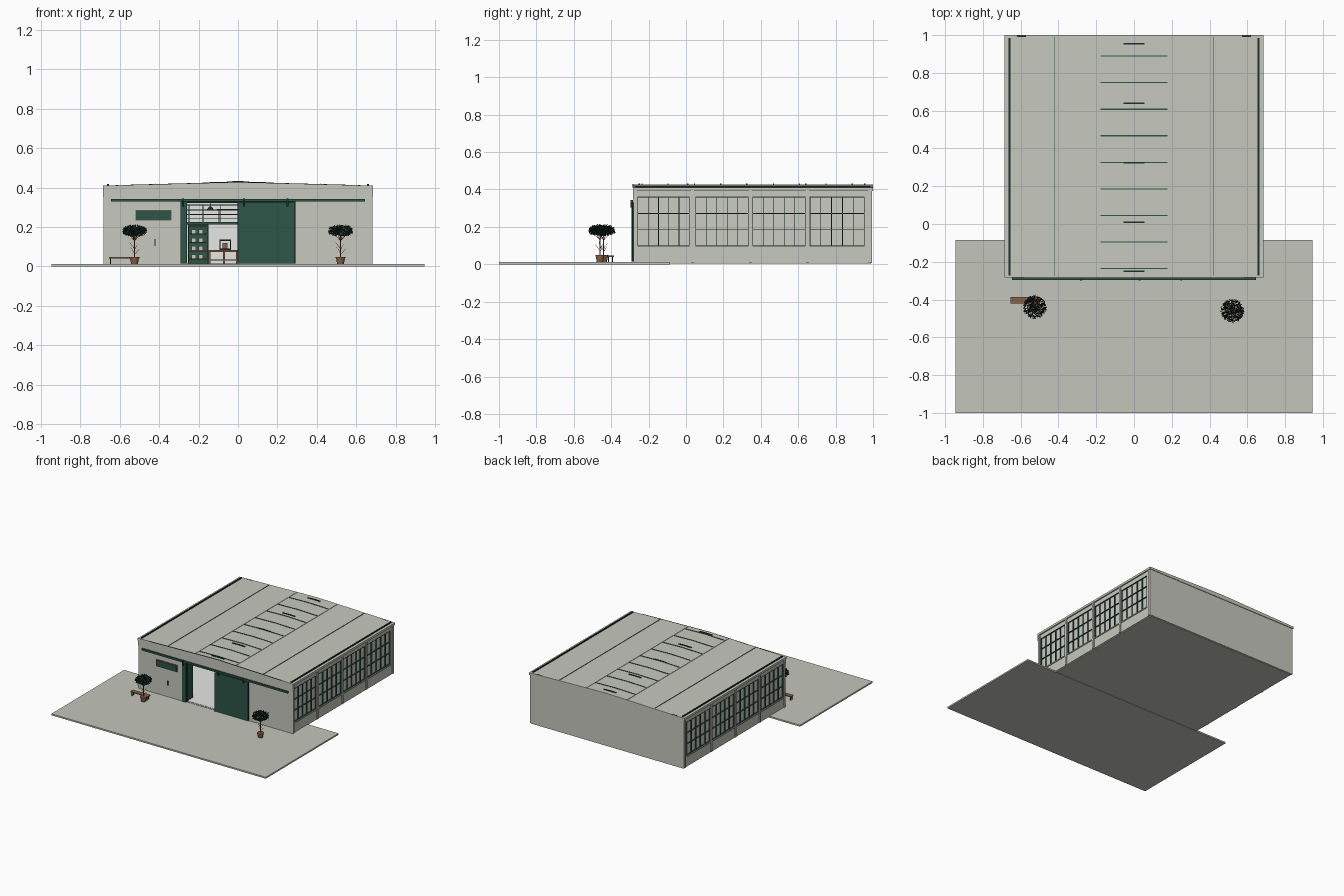
import bpy, bmesh, math, random
from mathutils import Vector, Matrix

cube = bpy.data.objects.get("Cube")
if cube:
    bpy.data.objects.remove(cube)
random.seed(4)


def material(name, rgb):
    m = bpy.data.materials.new(name)
    m.use_nodes = True
    m.diffuse_color = (*rgb, 1)
    m.node_tree.nodes["Principled BSDF"].inputs["Base Color"].default_value = (*rgb, 1)
    return m


PLASTER = material("pale plaster", (0.57, 0.58, 0.51))
CONCRETE = material("pale concrete", (0.55, 0.56, 0.49))
WHITE = material("interior white", (0.92, 0.92, 0.9))
GREEN = material("painted green", (0.025, 0.092, 0.066))
DARK = material("dark green metal", (0.009, 0.03, 0.024))
LEAF = material("leaf green", (0.009, 0.035, 0.025))
WOOD = material("warm wood", (0.25, 0.12, 0.06))
GLASS = material("frosted glass", (0.6, 0.61, 0.55))


def finish(name, bm, mat, smooth=False):
    mesh = bpy.data.meshes.new(name)
    bm.to_mesh(mesh)
    bm.free()
    ob = bpy.data.objects.new(name, mesh)
    bpy.context.collection.objects.link(ob)
    mesh.materials.append(mat)
    if smooth:
        bpy.context.view_layer.objects.active = ob
        ob.select_set(True)
        bpy.ops.object.shade_smooth_by_angle()
        ob.select_set(False)
    return ob


def boxes(name, mat, spans):
    """One object made of boxes, each given as (x0, x1, y0, y1, z0, z1)."""
    bm = bmesh.new()
    for x0, x1, y0, y1, z0, z1 in spans:
        size = Matrix.Diagonal((x1 - x0, y1 - y0, z1 - z0, 1))
        at = Matrix.Translation(((x0 + x1) / 2, (y0 + y1) / 2, (z0 + z1) / 2))
        bmesh.ops.create_cube(bm, size=1, matrix=at @ size)
    return finish(name, bm, mat)


def mirrored(spans):
    return spans + [(-b, -a, *rest) for a, b, *rest in spans]


def prisms(name, mat, profile, runs):
    """Extrude an xz profile along y for each (y0, y1)."""
    bm = bmesh.new()
    for y0, y1 in runs:
        face = bm.faces.new([bm.verts.new((x, y0, z)) for x, z in profile])
        new = bmesh.ops.extrude_face_region(bm, geom=[face])["geom"]
        bmesh.ops.translate(bm, vec=(0, y1 - y0, 0),
                            verts=[v for v in new if isinstance(v, bmesh.types.BMVert)])
    bmesh.ops.recalc_face_normals(bm, faces=bm.faces)
    return finish(name, bm, mat)


def rods(name, mat, segments, sides=6):
    """Tapered rods, each given as (start, end, start radius, end radius)."""
    bm = bmesh.new()
    for a, b, ra, rb in segments:
        a, b = Vector(a), Vector(b)
        turn = (b - a).to_track_quat('Z', 'Y').to_matrix().to_4x4()
        bmesh.ops.create_cone(bm, cap_ends=True, segments=sides, radius1=ra, radius2=rb,
                              depth=(b - a).length,
                              matrix=Matrix.Translation((a + b) / 2) @ turn)
    return finish(name, bm, mat, True)


FRONT, BACK, SIDE, EAVE, RIDGE = -0.28, 0.995, 0.68, 0.41, 0.428


def roof_z(x):
    return RIDGE - (RIDGE - EAVE) * abs(x) / SIDE


# Ground
boxes("forecourt", CONCRETE, [(-0.945, 0.945, -1, -0.085, 0, 0.012)])
boxes("base_slab", CONCRETE, [(-0.67, 0.67, FRONT + 0.005, BACK - 0.005, 0.003, 0.014)])

# Shell
boxes("front_wall", PLASTER, mirrored([(0.29, 0.675, FRONT, FRONT + 0.02, 0.012, 0.4)])
      + [(-0.29, 0.29, FRONT, FRONT + 0.02, 0.325, 0.4)])
boxes("front_fascia", PLASTER, [(-0.684, 0.684, FRONT - 0.004, FRONT + 0.01, 0.352, EAVE)])
boxes("back_wall", PLASTER, [(-SIDE, SIDE, BACK - 0.02, BACK, 0.008, 0.405)])

# Four window bays on each side
bays = [(-0.26, 0.02), (0.05, 0.335), (0.355, 0.64), (0.66, 0.955)]
low, high = 0.095, 0.362
wall = [(0.655, 0.675, FRONT, BACK, 0.01, low), (0.655, 0.675, FRONT, BACK, high, 0.4)]
edges = [FRONT] + [y for bay in bays for y in bay] + [BACK]
wall += [(0.655, 0.675, a, b, low, high) for a, b in zip(edges[::2], edges[1::2])]
boxes("side_walls", PLASTER, mirrored(wall))
boxes("side_pilasters", PLASTER, mirrored(
    [(0.67, 0.682, y - 0.008, y + 0.008, 0.01, 0.4) for y in (-0.27, 0.035, 0.345, 0.65, 0.98)]))
boxes("window_glass", GLASS, mirrored([(0.66, 0.667, a, b, low, high) for a, b in bays]))
bars = []
for a, b in bays:
    t = 0.0025
    for i in range(6):
        y = a + t + (b - a - 2 * t) * i / 5
        bars.append((0.666, 0.676, y - t * 0.8, y + t * 0.8, low, high))
    for i in range(4):
        z = low + t + (high - low - 2 * t) * i / 3
        bars.append((0.666, 0.676, a, b, z - t * 0.8, z + t * 0.8))
boxes("window_frames", GREEN, mirrored(bars))
boxes("window_sills", PLASTER, mirrored([(0.67, 0.681, a, b, low - 0.008, low) for a, b in bays]))

# Roof
prisms("roof", PLASTER, [(-0.685, 0.393), (0.685, 0.393), (0.685, EAVE), (0, RIDGE),
                         (-0.685, EAVE)], [(FRONT - 0.004, 1.0)])
boxes("gutters", DARK, mirrored([(0.655, 0.665, -0.272, 0.985, 0.405, 0.418)]))
boxes("roof_seams", GREEN, mirrored(
    [(0.418, 0.422, -0.275, 0.99, 0.41, roof_z(0.42) + 0.003)]))
boxes("skylight_curbs", PLASTER, mirrored(
    [(0.175, 0.183, -0.278, 0.994, 0.41, roof_z(0.18) + 0.003)]))


def ridge_strip(half, lift, thick):
    top = [(-half, roof_z(half) + lift), (0, RIDGE + lift), (half, roof_z(half) + lift)]
    return top + [(x, z - thick) for x, z in reversed(top)]


bar_ys = [-0.236 + 0.1406 * i for i in range(9)]
prisms("skylight_bars", GREEN, ridge_strip(0.178, 0.003, 0.006),
       [(y - 0.003, y + 0.003) for y in bar_ys])
truss_ys = (-0.25, 0.01, 0.325, 0.64, 0.955)
prisms("truss_tips", DARK, ridge_strip(0.055, 0.005, 0.006),
       [(y - 0.004, y + 0.004) for y in truss_ys])
boxes("roof_end_trim", DARK, [(-0.62, 0.62, 0.99, 0.998, 0.408, 0.413)])
prisms("front_roof_trim", DARK, ridge_strip(0.58, 0.001, 0.003), [(FRONT - 0.006, FRONT - 0.002)])

# Entrance
boxes("door_rail", GREEN, [(-0.645, 0.645, -0.296, -0.284, 0.329, 0.343)])
boxes("sliding_door", GREEN, [(0.0, 0.285, -0.29, -0.275, 0.014, 0.322)])
boxes("folded_door_leaf", GREEN, [(-0.292, -0.262, -0.288, -0.19, 0.014, 0.328)])
boxes("door_jambs", DARK, [(0.276, 0.292, -0.289, -0.262, 0.014, 0.328),
                           (-0.265, -0.258, -0.284, -0.262, 0.014, 0.328),
                           (-0.002, 0.002, -0.292, -0.288, 0.014, 0.322),
                           (-0.292, 0.292, -0.283, -0.262, 0.322, 0.33)])
boxes("door_hangers", DARK, [(x - 0.005, x + 0.005, -0.298, -0.288, 0.305, 0.345)
                             for x in (0.03, 0.25, -0.28)])
boxes("sign_frame", WOOD, [(-0.52, -0.338, -0.287, -0.28, 0.233, 0.286)])
boxes("sign_board", GREEN, [(-0.517, -0.341, -0.291, -0.285, 0.236, 0.283)])
boxes("wall_handle", DARK, [(-0.423, -0.418, -0.287, -0.28, 0.105, 0.14)])

# Interior lining
boxes("interior_floor", WHITE, [(-0.655, 0.655, -0.262, 0.975, 0.013, 0.016)])
boxes("interior_lining", WHITE, mirrored([(0.65, 0.655, -0.26, 0.975, 0.016, 0.393)])
      + [(-0.65, 0.65, 0.97, 0.975, 0.016, 0.393)])

# Mezzanine with railing
boxes("mezzanine", GREEN, [(-0.65, 0.65, 0.55, 0.97, 0.213, 0.225)])
boxes("mezzanine_rails", GREEN,
      [(-0.65, 0.65, 0.55, 0.554, z, z + 0.004) for z in (0.243, 0.262, 0.285, 0.31)]
      + [(x, x + 0.004, 0.55, 0.554, 0.225, 0.312) for x in (-0.5, -0.25, -0.18, -0.09, 0, 0.25)])
boxes("upper_table", WOOD, [(-0.11, 0.02, 0.62, 0.7, 0.285, 0.292),
                            (-0.1, -0.094, 0.65, 0.656, 0.225, 0.285),
                            (0.0, 0.006, 0.65, 0.656, 0.225, 0.285)])

# Shelving, counter and machine
boxes("shelf_back", GREEN, [(-0.25, -0.15, 0.66, 0.665, 0.016, 0.213)]
      + [(x, x + 0.006, 0.58, 0.66, 0.016, 0.213) for x in (-0.254, -0.156)])
shelf_zs = [0.035 + 0.042 * i for i in range(5)]
boxes("shelf_boards", WOOD, [(-0.25, -0.155, 0.58, 0.66, z, z + 0.006) for z in shelf_zs])
boxes("shelf_goods", PLASTER, [(x, x + 0.022, 0.6, 0.63, z + 0.006, z + 0.026)
                               for z in shelf_zs[:4] for x in (-0.235, -0.2)])
boxes("counter", WOOD, [(-0.155, 0.2, 0.45, 0.56, 0.074, 0.084), (-0.15, 0.2, 0.46, 0.55, 0.03, 0.036)]
      + [(x, x + 0.01, y, y + 0.01, 0.016, 0.075)
         for x in (-0.15, -0.075, -0.01, 0.18) for y in (0.46, 0.54)])
boxes("machine_frame", DARK, [(-0.095, -0.035, 0.48, 0.53, 0.084, 0.092),
                              (-0.095, -0.035, 0.48, 0.53, 0.13, 0.138),
                              (-0.095, -0.09, 0.48, 0.53, 0.09, 0.132),
                              (-0.04, -0.035, 0.48, 0.53, 0.09, 0.132)])
boxes("machine_body", WOOD, [(-0.078, -0.052, 0.49, 0.52, 0.092, 0.118)])
rods("pendant_lamps", DARK, [s for x in (-0.14, 0.14) for s in (
    ((x, 0.3, 0.305), (x, 0.3, 0.395), 0.0015, 0.0015),
    ((x, 0.3, 0.283), (x, 0.3, 0.305), 0.022, 0.005))], 12)

# Bench
boxes("bench", WOOD, [(-0.655, -0.5, -0.42, -0.386, 0.04, 0.047)])
boxes("bench_legs", DARK, [(x, x + 0.005, y, y + 0.005, 0.012, 0.04)
                           for x in (-0.648, -0.515) for y in (-0.416, -0.395)])


# Potted trees
def potted_tree(side, x, y):
    rods(side + "_pot", WOOD, [((x, y, 0.012), (x, y, 0.044), 0.017, 0.023),
                               ((x, y, 0.042), (x, y, 0.049), 0.025, 0.025)], 16)
    twigs = [((x, y, 0.045), (x, y, 0.165), 0.0035, 0.002)]
    for i in range(12):
        a = i * 2.4
        crown = i >= 5
        z = 0.13 if crown else 0.06 + 0.008 * i
        r, rise = (0.045, 0.045) if crown else (0.026, 0.03)
        twigs.append(((x, y, z), (x + r * math.cos(a), y + r * math.sin(a), z + rise),
                      0.0015, 0.0007))
    rods(side + "_trunk", WOOD, twigs, 5)
    bm = bmesh.new()
    for i in range(520):
        a, r = random.uniform(0, math.tau), 0.06 * math.sqrt(random.random())
        h = 0.03 * math.sqrt(1 - (r / 0.064) ** 2)
        at = Vector((x + r * math.cos(a), y + r * math.sin(a), 0.182 + random.uniform(-h, h)))
        u = Vector([random.gauss(0, 1) for k in range(3)]).normalized()
        v = u.orthogonal().normalized()
        bm.faces.new([bm.verts.new(at + d) for d in (u * 0.008, v * 0.004, u * -0.008, v * -0.004)])
    finish(side + "_foliage", bm, LEAF)


potted_tree("right", -0.525, -0.44)
potted_tree("left", 0.52, -0.46)
